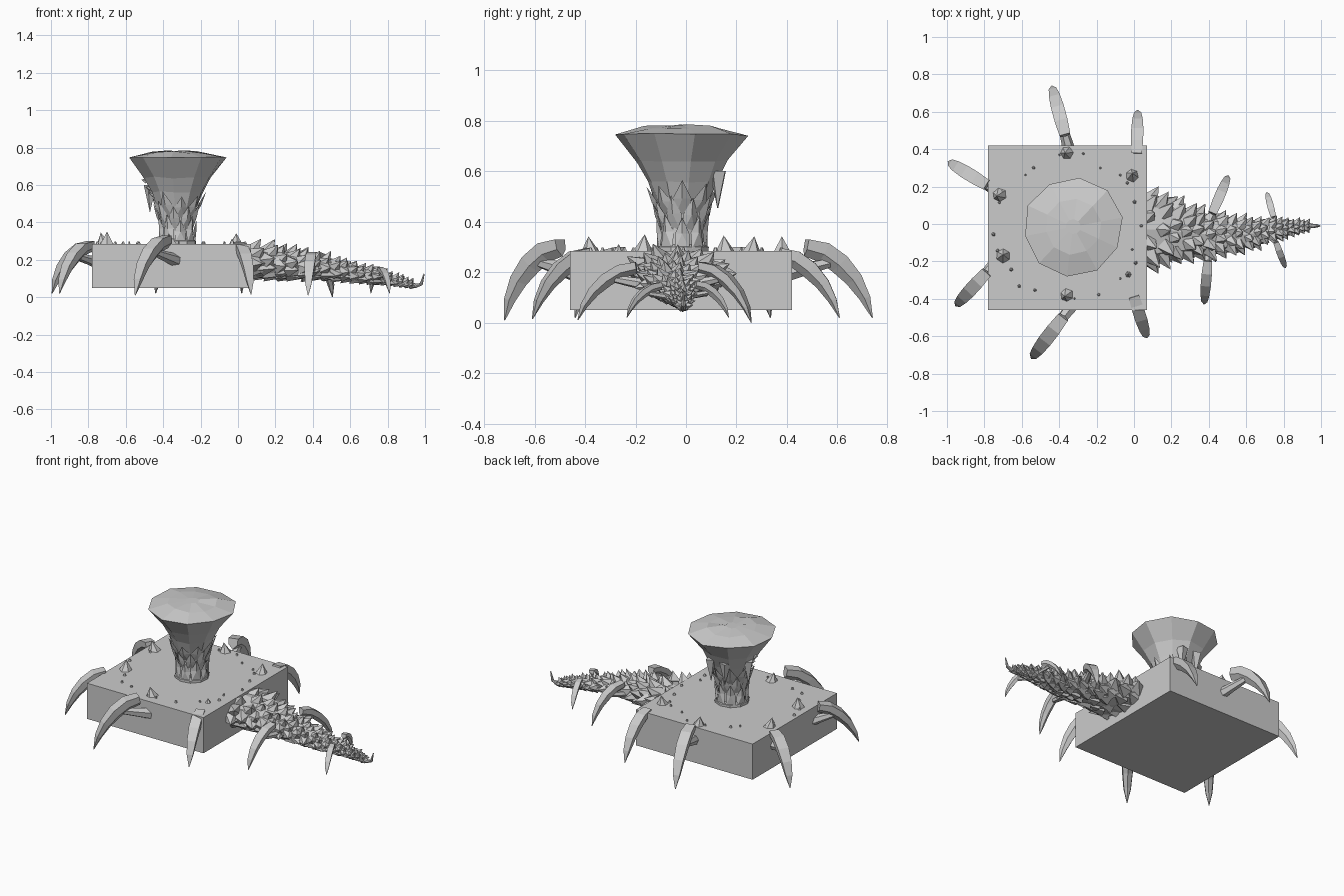
import bpy, bmesh, math, random
from mathutils import Vector, Matrix

random.seed(4)
if "Cube" in bpy.data.objects:
    bpy.data.objects.remove(bpy.data.objects["Cube"])


def finish(name, bm):
    bmesh.ops.recalc_face_normals(bm, faces=bm.faces)
    mesh = bpy.data.meshes.new(name)
    bm.to_mesh(mesh)
    bm.free()
    obj = bpy.data.objects.new(name, mesh)
    bpy.context.collection.objects.link(obj)
    return obj


def loft(bm, rings):
    """Skin a list of equal point rings and cap both ends."""
    loops = [[bm.verts.new(p) for p in ring] for ring in rings]
    n = len(loops[0])
    for a, b in zip(loops, loops[1:]):
        for i in range(n):
            j = (i + 1) % n
            bm.faces.new((a[i], a[j], b[j], b[i]))
    bm.faces.new(loops[0])
    bm.faces.new(loops[-1])


def spike(bm, base, direction, radius, length, sides=5, tip=0.0):
    """Cone whose base centre sits at base and points along direction."""
    d = Vector(direction).normalized()
    rot = d.to_track_quat('Z', 'Y').to_matrix().to_4x4()
    spin = Matrix.Rotation(random.uniform(0, math.tau), 4, 'Z')
    mat = Matrix.Translation(Vector(base) + d * length / 2) @ rot @ spin
    bmesh.ops.create_cone(bm, cap_ends=True, segments=sides, radius1=radius,
                          radius2=tip, depth=length, matrix=mat)


# Square body block
CX, CY = -0.355, -0.02
TOP = 0.285
bm = bmesh.new()
bmesh.ops.create_cube(bm, size=1, matrix=Matrix.Translation((CX, CY, 0.167))
                      @ Matrix.Diagonal((0.85, 0.88, 0.235, 1)))
finish("body_block", bm)

# Flared trunk with a faceted, slightly domed cap
TX, TY = -0.325, -0.015
SIDES = 10
profile = [(0.105, 0.27), (0.105, 0.3), (0.085, 0.31), (0.088, 0.4), (0.108, 0.48),
           (0.14, 0.56), (0.185, 0.64), (0.265, 0.745), (0.15, 0.775), (0.04, 0.782)]


def trunk_radius(z):
    for (r0, z0), (r1, z1) in zip(profile, profile[1:]):
        if z0 <= z <= z1:
            return r0 + (r1 - r0) * (z - z0) / (z1 - z0)
    return profile[0][0]


def around(angle, r, z):
    return Vector((TX + r * math.cos(angle), TY + r * math.sin(angle), z))


bm = bmesh.new()
loft(bm, [[around(math.tau * (i + 0.3) / SIDES, r * random.uniform(0.97, 1.02),
                  z + random.uniform(-0.006, 0.006) * (z > 0.35))
           for i in range(SIDES)] for r, z in profile])
finish("trunk", bm)

# Pointed scales wrapped round the trunk
bm = bmesh.new()
for low, high, turn in ((0.29, 0.43, 0), (0.36, 0.5, 0.5), (0.42, 0.55, 0)):
    for i in range(9):
        a = math.tau * (i + turn) / 9
        z1 = high + random.uniform(-0.02, 0.02)
        mid = (low + z1) / 2
        pts = [around(a - 0.3, trunk_radius(low) - 0.005, low),
               around(a + 0.3, trunk_radius(low) - 0.005, low),
               around(a + 0.32, trunk_radius(mid) + 0.004, mid),
               around(a, trunk_radius(z1) + 0.012, z1),
               around(a - 0.32, trunk_radius(mid) + 0.004, mid),
               around(a, trunk_radius(mid) + 0.016, mid)]
        v = [bm.verts.new(p) for p in pts]
        for i0 in range(5):
            bm.faces.new((v[i0], v[(i0 + 1) % 5], v[5]))
# Hanging flaps and knobs on the flare
for a in (1.2, 1.9, 2.9):
    spike(bm, around(a, 0.15, 0.6), (0, 0, -1), 0.035, 0.15, 4)
for z in (0.55, 0.58, 0.62):
    spike(bm, around(math.pi, trunk_radius(z) - 0.01, z), (-1, 0, 0.3), 0.016, 0.03)
finish("trunk_scales", bm)

# Large spikes and small bumps on top of the block
bm = bmesh.new()
for x, y, s in ((-0.36, 0.38, 1), (-0.01, 0.26, 1), (-0.72, 0.155, 1.05),
                (-0.7, -0.17, 1.1), (-0.36, -0.38, 1), (-0.03, -0.27, 0.55)):
    spike(bm, (x, y, TOP - 0.01), (random.uniform(-.2, .2), random.uniform(-.2, .2), 1),
          0.04 * s, 0.068 * s, 6)
for i in range(22):
    a = math.tau * i / 22 + random.uniform(-0.1, 0.1)
    r = random.uniform(0.36, 0.41)
    spike(bm, (CX + r * math.cos(a), CY + r * math.sin(a), TOP - 0.006), (0, 0, 1),
          random.uniform(0.006, 0.014), 0.018, 5, 0.004)
finish("block_spikes", bm)


# Curved claws: fraction outward, fraction of height, width, thickness
ARC = [(0, 1, 0.85, 0.85), (0.3, 0.95, 1, 1), (0.58, 0.78, 1, 1),
       (0.8, 0.54, 0.85, 0.8), (0.94, 0.27, 0.6, 0.5), (1, 0, 0.06, 0.05)]


def claw(name, root, tip, top, bottom, width, thick, stub):
    bm = bmesh.new()
    root, tip = Vector((*root, 0)), Vector((*tip, 0))
    out = (tip - root).normalized()
    side = Vector((-out.y, out.x, 0))
    line = [root.lerp(tip, f) + Vector((0, 0, bottom + (top - bottom) * h))
            for f, h, _, _ in ARC]
    rings = []
    for i, p in enumerate(line):
        tangent = (line[min(i + 1, 5)] - line[max(i - 1, 0)]).normalized()
        inward = tangent.cross(side)
        if inward.dot(out) > 0:
            inward.negate()
        w, t = ARC[i][2] * width / 2, ARC[i][3] * thick
        rings.append([p - side * w, p + side * w, p + side * w * 0.9 + inward * t * 0.6,
                      p + inward * t, p - side * w * 0.9 + inward * t * 0.6])
    loft(bm, rings)
    # Short arm joining the claw to the body
    if stub:
        a = root - out * 0.1 + Vector((0, 0, top * 0.58))
        b = root.lerp(tip, 0.35) + Vector((0, 0, top * 0.72))
        spike(bm, a, b - a, width * 0.5, (b - a).length, 6, width * 0.28)
    finish(name, bm)


claw("back_claw", (-0.37, 0.48), (-0.44, 0.74), 0.33, 0.02, 0.07, 0.08, True)
claw("back_left_claw", (0.015, 0.38), (0.02, 0.61), 0.295, 0.02, 0.065, 0.07, False)
claw("right_back_claw", (-0.79, 0.21), (-0.995, 0.335), 0.3, 0.02, 0.07, 0.07, True)
claw("right_front_claw", (-0.79, -0.26), (-0.955, -0.44), 0.3, 0.02, 0.07, 0.07, True)
claw("front_claw", (-0.38, -0.5), (-0.55, -0.72), 0.33, 0.01, 0.075, 0.08, True)
claw("front_left_claw", (0.0, -0.39), (0.07, -0.61), 0.295, 0.015, 0.065, 0.07, False)
claw("tail_back_claw", (0.42, 0.06), (0.505, 0.26), 0.24, 0.0, 0.055, 0.055, True)
claw("tail_front_claw", (0.395, -0.2), (0.375, -0.43), 0.24, 0.01, 0.055, 0.055, True)
claw("tail_end_back_claw", (0.745, 0.04), (0.71, 0.17), 0.165, 0.02, 0.035, 0.035, True)
claw("tail_end_front_claw", (0.76, -0.1), (0.81, -0.235), 0.16, 0.02, 0.035, 0.035, True)

# Tapering tail core that curls up at the tip: x, y, z, half width, half height
TAIL = [(0.03, -0.03, 0.19, 0.21, 0.085), (0.16, -0.03, 0.18, 0.17, 0.08),
        (0.3, -0.05, 0.165, 0.125, 0.07), (0.45, -0.06, 0.155, 0.1, 0.055),
        (0.6, -0.055, 0.13, 0.07, 0.045), (0.75, -0.03, 0.105, 0.045, 0.032),
        (0.88, -0.015, 0.08, 0.024, 0.02), (0.95, -0.01, 0.06, 0.012, 0.012),
        (0.98, -0.01, 0.07, 0.009, 0.009), (0.995, -0.01, 0.125, 0.003, 0.003)]


def tail_at(x):
    for a, b in zip(TAIL, TAIL[1:]):
        if a[0] <= x <= b[0]:
            t = (x - a[0]) / (b[0] - a[0])
            return [p + (q - p) * t for p, q in zip(a, b)]


bm = bmesh.new()
rings = []
for i, (x, y, z, w, h) in enumerate(TAIL):
    a, b = TAIL[max(i - 1, 0)], TAIL[min(i + 1, len(TAIL) - 1)]
    run = Vector((b[0] - a[0], 0, b[2] - a[2])).normalized()
    up = Vector((-run.z, 0, run.x))
    rings.append([Vector((x, y + w * math.cos(k * math.pi / 4), z))
                  + up * h * math.sin(k * math.pi / 4) for k in range(8)])
loft(bm, rings)
finish("tail_core", bm)

# Overlapping rows of tail spikes leaning toward the tip
bm = bmesh.new()
x, row = 0.08, 0
while x < 0.93:
    _, cy, cz, w, h = tail_at(x)
    size = 0.02 + 0.075 * (1 - x) ** 0.8
    count = 10 if x < 0.5 else 8
    for k in range(count):
        a = math.tau * (k + 0.5 * (row % 2)) / count + random.uniform(-0.12, 0.12)
        c, s = math.cos(a), math.sin(a)
        under = 0.65 if s < -0.2 else 1
        base = (x + random.uniform(-0.02, 0.02) * (1 - x), cy + w * 0.8 * c, cz + h * 0.65 * s)
        spike(bm, base, (0.6 / under ** 2, c, s * under), size * 0.6,
              size * random.uniform(0.8, 1.15) * (0.8 + 0.2 * under), 5)
    x += size * 0.8
    row += 1
finish("tail_spikes", bm)
